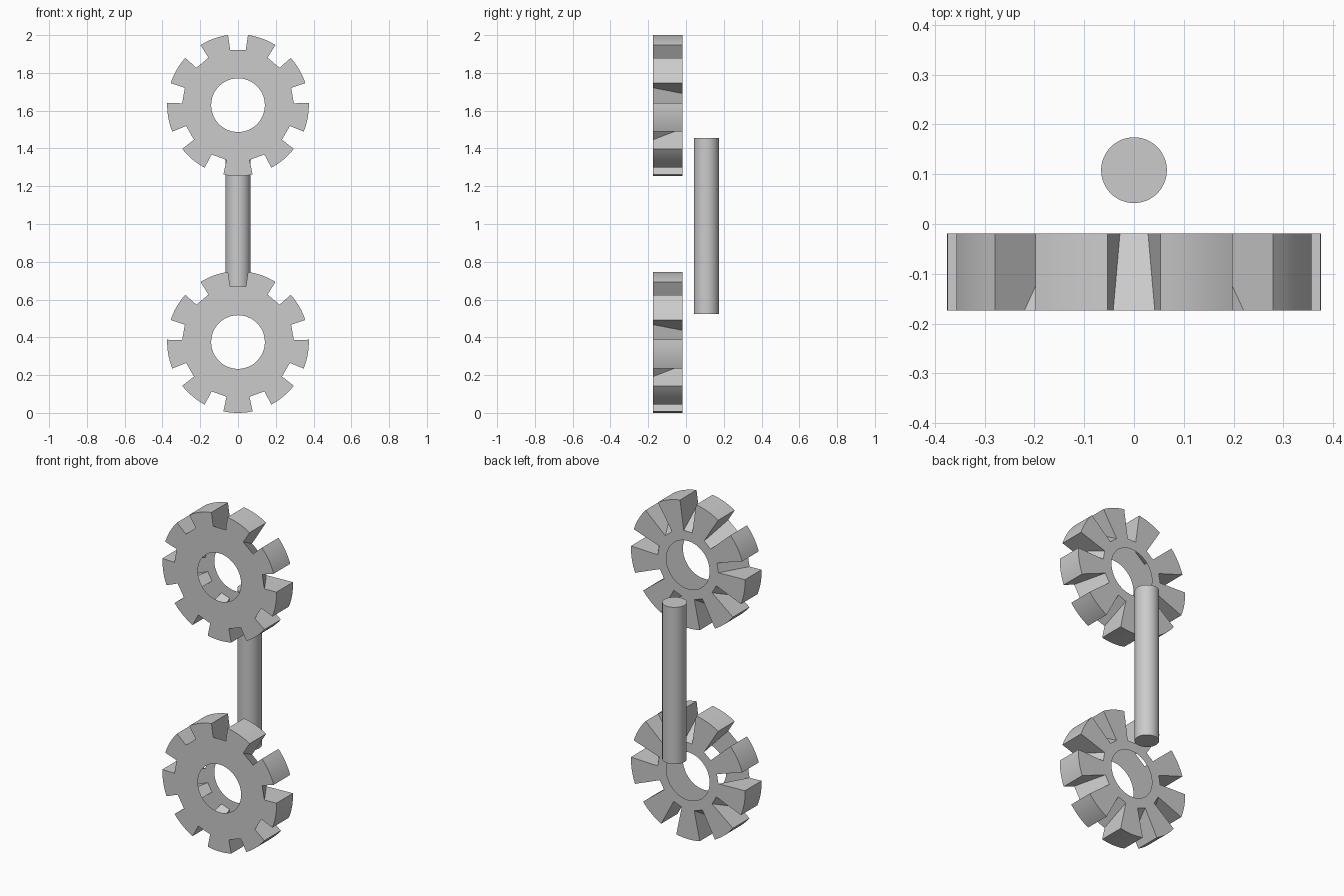
import bpy, bmesh
from math import radians, cos, sin

if "Cube" in bpy.data.objects:
    bpy.data.objects.remove(bpy.data.objects["Cube"])

N = 9                       # teeth per gear
R, HOLE = 0.375, 0.142      # outer and hole radius
HALF = radians(8.1)         # half angle of a slot
FLOOR = {-0.174: 0.293, -0.019: 0.198}   # slot floor distance at front and back
FRONT, BACK = FLOOR
TOOTH_SEGS, SLOT_SEGS = 8, 4


def span(a, b, n):
    return [a + (b - a) * i / n for i in range(n + 1)]


def gear(name, zc, open_slots=()):
    bm = bmesh.new()

    def face(points):
        bm.faces.new([bm.verts.new((r * cos(a), y, zc + r * sin(a))) for r, a, y in points])

    step = radians(360 / N)
    for k in range(N):
        mid = radians(90) + k * step
        a0, a1, a2 = mid - HALF, mid + HALF, mid + step - HALF
        slot = span(a0, a1, SLOT_SEGS)
        tooth = span(a1, a2, TOOTH_SEGS)
        # front and back plates, open around the hole
        for y, d in FLOOR.items():
            f = d / cos(HALF)
            face([(HOLE, a, y) for a in slot] + [(f, a1, y), (f, a0, y)])
            for i, (p, q) in enumerate(zip(tooth, tooth[1:])):
                pts = [(HOLE, p, y)]
                if i == 0:
                    pts.append((f, p, y))
                pts += [(R, p, y), (R, q, y)]
                if i == TOOTH_SEGS - 1:
                    pts.append((f, q, y))
                face(pts + [(HOLE, q, y)])
        # tooth tip
        for p, q in zip(tooth, tooth[1:]):
            face([(R, p, FRONT), (R, q, FRONT), (R, q, BACK), (R, p, BACK)])
        # slot side walls and sloping floor
        ff, fb = (d / cos(HALF) for d in FLOOR.values())
        for a in (a0, a1):
            face([(ff, a, FRONT), (R, a, FRONT), (R, a, BACK), (fb, a, BACK)])
        if k not in open_slots:
            face([(ff, a0, FRONT), (ff, a1, FRONT), (fb, a1, BACK), (fb, a0, BACK)])

    bmesh.ops.remove_doubles(bm, verts=bm.verts[:], dist=1e-5)
    bmesh.ops.recalc_face_normals(bm, faces=bm.faces[:])
    me = bpy.data.meshes.new(name)
    bm.to_mesh(me)
    bm.free()
    ob = bpy.data.objects.new(name, me)
    bpy.context.collection.objects.link(ob)
    smooth(ob)


def smooth(ob):
    bpy.ops.object.select_all(action='DESELECT')
    ob.select_set(True)
    bpy.context.view_layer.objects.active = ob
    bpy.ops.object.shade_smooth_by_angle(angle=radians(30))


# Two gears; the lower one has two slots without a floor
gear("upper_gear", 1.629)
gear("lower_gear", 0.375, open_slots=(1, 2))

# Rod behind the gears
bpy.ops.mesh.primitive_cylinder_add(vertices=64, radius=0.066, depth=0.932,
                                    location=(0, 0.108, 0.99))
rod = bpy.context.object
rod.name = "rod"
smooth(rod)
